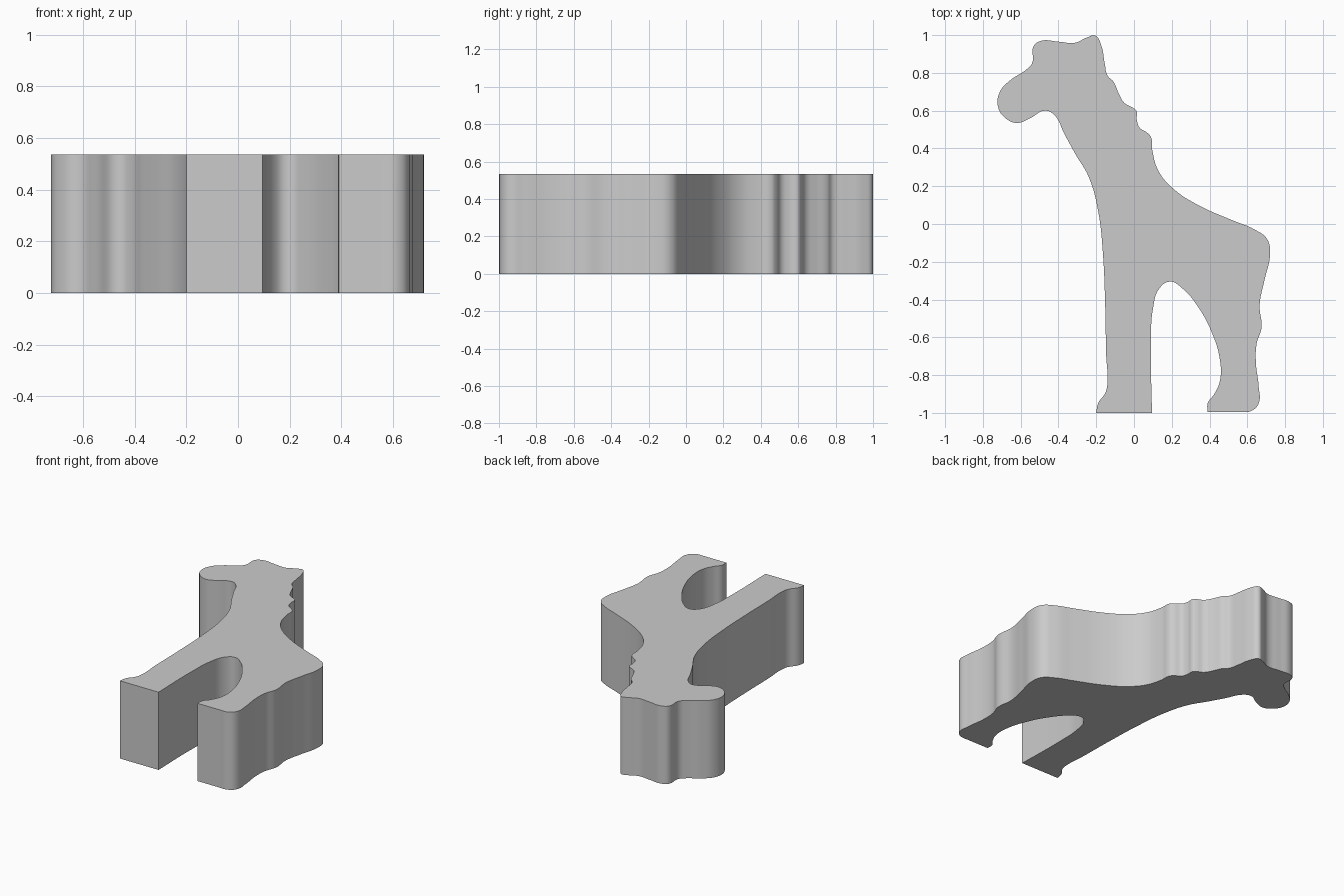
import bpy
import bmesh
import math

THICKNESS = 0.535

if "Cube" in bpy.data.objects:
    bpy.data.objects.remove(bpy.data.objects["Cube"], do_unlink=True)

# Outline, counter-clockwise, in runs; the ends of each run are sharp corners
front_sole = [(-.2, -1), (.095, -1)]
belly_arch = [(.095, -1), (.09, -.62), (.1, -.45), (.135, -.34), (.19, -.305),
              (.255, -.34), (.34, -.44), (.41, -.57), (.455, -.72), (.455, -.83),
              (.425, -.9), (.39, -.95), (.39, -.995)]
hind_sole = [(.39, -.995), (.55, -.995)]
hind_leg = [(.55, -.995), (.62, -.99), (.66, -.95), (.66, -.86), (.645, -.73),
            (.65, -.63), (.675, -.55), (.665, -.43), (.69, -.3), (.72, -.16),
            (.705, -.08)]
back = [(.64, -.03), (.52, .02), (.34, .1), (.21, .185), (.13, .28), (.097, .39)]
mane = [(.09, .46), (.07, .483), (.03, .51), (.015, .55), (.012, .6),
        (-.005, .615), (-.05, .64), (-.08, .69), (-.11, .755), (-.14, .785),
        (-.155, .85)]
head = [(-.175, .95), (-.205, .997), (-.25, .987), (-.31, .96), (-.4, .965),
        (-.49, .97), (-.53, .945), (-.54, .85), (-.58, .81), (-.65, .765),
        (-.71, .7), (-.72, .62), (-.68, .56), (-.62, .535), (-.55, .56),
        (-.47, .6), (-.42, .575)]
chest = [(-.37, .48), (-.31, .37), (-.24, .25), (-.19, .07), (-.165, -.15),
         (-.152, -.45), (-.147, -.7), (-.14, -.83), (-.15, -.89), (-.19, -.95),
         (-.2, -1)]
runs = [front_sole, belly_arch, hind_sole, hind_leg + back + mane + head + chest]


def make_material(name, colour):
    material = bpy.data.materials.new(name)
    material.use_nodes = True
    material.diffuse_color = colour
    shader = next(n for n in material.node_tree.nodes if n.type == 'BSDF_PRINCIPLED')
    shader.inputs["Base Color"].default_value = colour
    return material


def outline_curve(name, runs):
    """Closed curve, smooth inside every run and cornered between runs."""
    curve = bpy.data.curves.new(name, 'CURVE')
    curve.dimensions = '2D'
    curve.fill_mode = 'BOTH'
    curve.extrude = THICKNESS / 2
    curve.resolution_u = 6
    knots = [(p, 'VECTOR' if i == 0 else 'AUTO')
             for run in runs for i, p in enumerate(run[:-1])]
    spline = curve.splines.new('BEZIER')
    spline.bezier_points.add(len(knots) - 1)
    for knot, (point, handle) in zip(spline.bezier_points, knots):
        knot.co = (*point, 0)
        knot.handle_left_type = knot.handle_right_type = handle
    spline.use_cyclic_u = True
    return curve


# Extrude the outline into a solid slab and weld the caps to the walls
curve = outline_curve("giraffe_outline", runs)
helper = bpy.data.objects.new("giraffe_outline", curve)
bpy.context.collection.objects.link(helper)
bpy.context.view_layer.update()
graph = bpy.context.evaluated_depsgraph_get()
mesh = bpy.data.meshes.new_from_object(helper.evaluated_get(graph))
bpy.data.objects.remove(helper, do_unlink=True)

bm = bmesh.new()
bm.from_mesh(mesh)
bmesh.ops.remove_doubles(bm, verts=bm.verts, dist=0.0002)
bmesh.ops.translate(bm, verts=bm.verts, vec=(0, 0, THICKNESS / 2))
bmesh.ops.recalc_face_normals(bm, faces=bm.faces)
bm.to_mesh(mesh)
bm.free()

giraffe = bpy.data.objects.new("giraffe_body", mesh)
bpy.context.collection.objects.link(giraffe)
mesh.materials.clear()
mesh.materials.append(make_material("plain grey", (0.6, 0.6, 0.6, 1)))

# Smooth walls with crisp edges around the flat faces
bpy.ops.object.select_all(action='DESELECT')
giraffe.select_set(True)
bpy.context.view_layer.objects.active = giraffe
bpy.ops.object.shade_smooth_by_angle(angle=math.radians(35))
